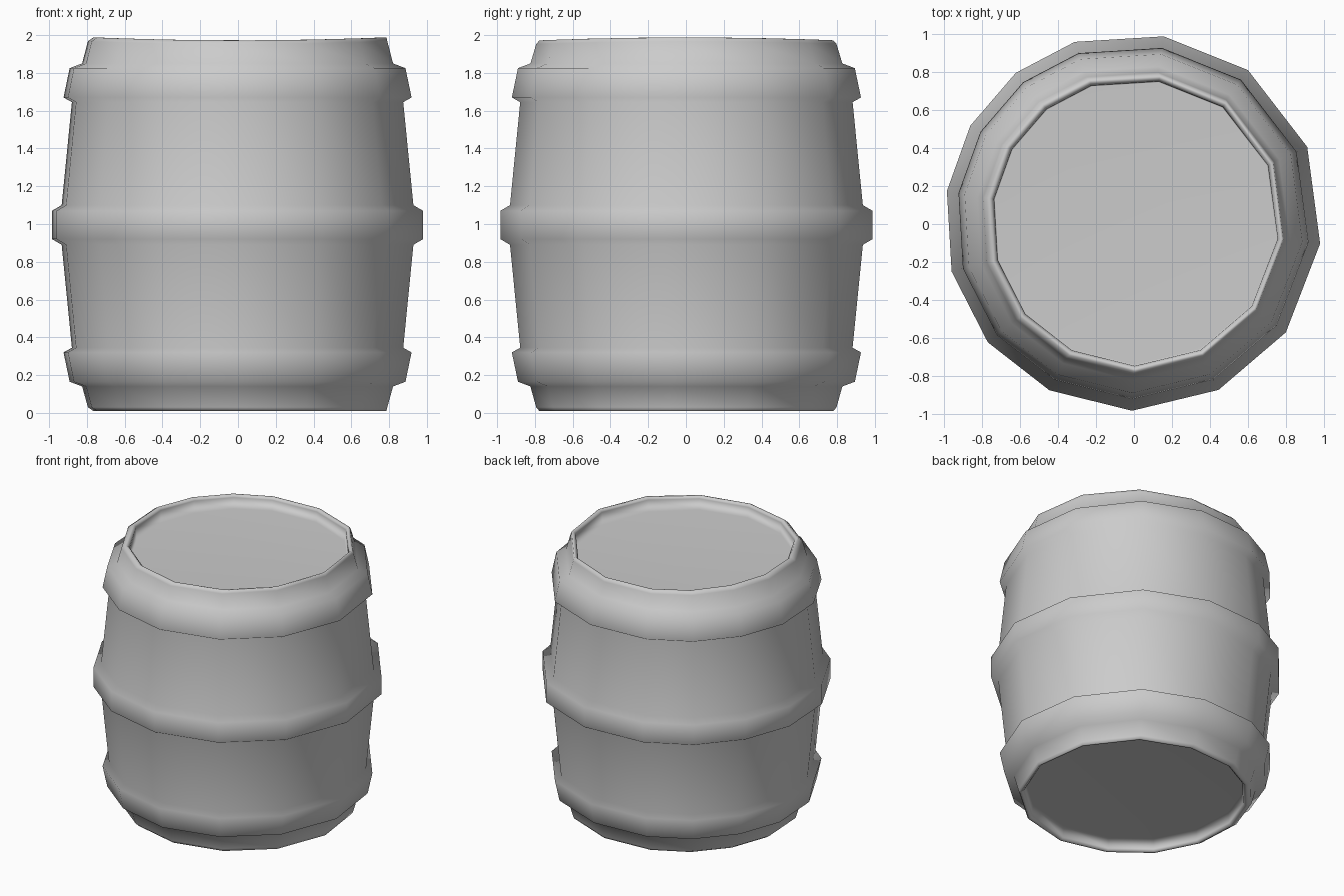
import bpy, bmesh
from math import sin, cos, radians

if "Cube" in bpy.data.objects:
    bpy.data.objects.remove(bpy.data.objects["Cube"])

# Slightly irregular 14-sided plan: angles in degrees, radius factor per corner
ANGLES = [81, 53.5, 24, -6, -35.5, -63, -90.6, -117, -141, -165.4, -190, -211, -232, -252]
FACTORS = [1.0, 1.008, 0.998, 0.985, 0.982, 0.98, 0.983,
           0.982, 0.99, 0.992, 1.0, 1.005, 1.01, 1.008]

# Lower half of the wall profile (radius, z), from the recessed head to the middle hoop
LOWER = [(0.755, 0.11), (0.76, 0.025), (0.775, 0.01), (0.79, 0.01), (0.807, 0.03), (0.838, 0.14), (0.905, 0.165),
         (0.938, 0.32), (0.893, 0.345), (0.948, 0.89), (1.0, 0.92)]
UPPER = [(r, 1.99 - z) for r, z in reversed(LOWER)]
PROFILE = LOWER + UPPER


def ring(bm, r, z):
    verts = []
    for a, f in zip(ANGLES, FACTORS):
        t = radians(a)
        # hand-cut wobble of the top rim
        dz = 0.008 * cos(2 * t) if z > 1.93 else 0
        # the rim openings sit slightly off centre
        dx = 0.012 if r < 0.8 else 0
        verts.append(bm.verts.new((r * f * cos(t) + dx, r * f * sin(t), z + dz)))
    return verts


# Barrel: lofted wall with hoops, closed by recessed heads
bm = bmesh.new()
rings = [ring(bm, r, z) for r, z in PROFILE]
n = len(ANGLES)
for a, b in zip(rings, rings[1:]):
    for i in range(n):
        j = (i + 1) % n
        bm.faces.new((a[i], a[j], b[j], b[i]))
bm.faces.new(rings[0])
bm.faces.new(rings[-1])
bmesh.ops.recalc_face_normals(bm, faces=bm.faces)
for f in bm.faces:
    f.smooth = True
mesh = bpy.data.meshes.new("barrel")
bm.to_mesh(mesh)
bm.free()
barrel = bpy.data.objects.new("barrel", mesh)
bpy.context.collection.objects.link(barrel)

# Large faces dominate the shading, keeping staves and heads even
barrel.modifiers.new("even_shading", 'WEIGHTED_NORMAL')
